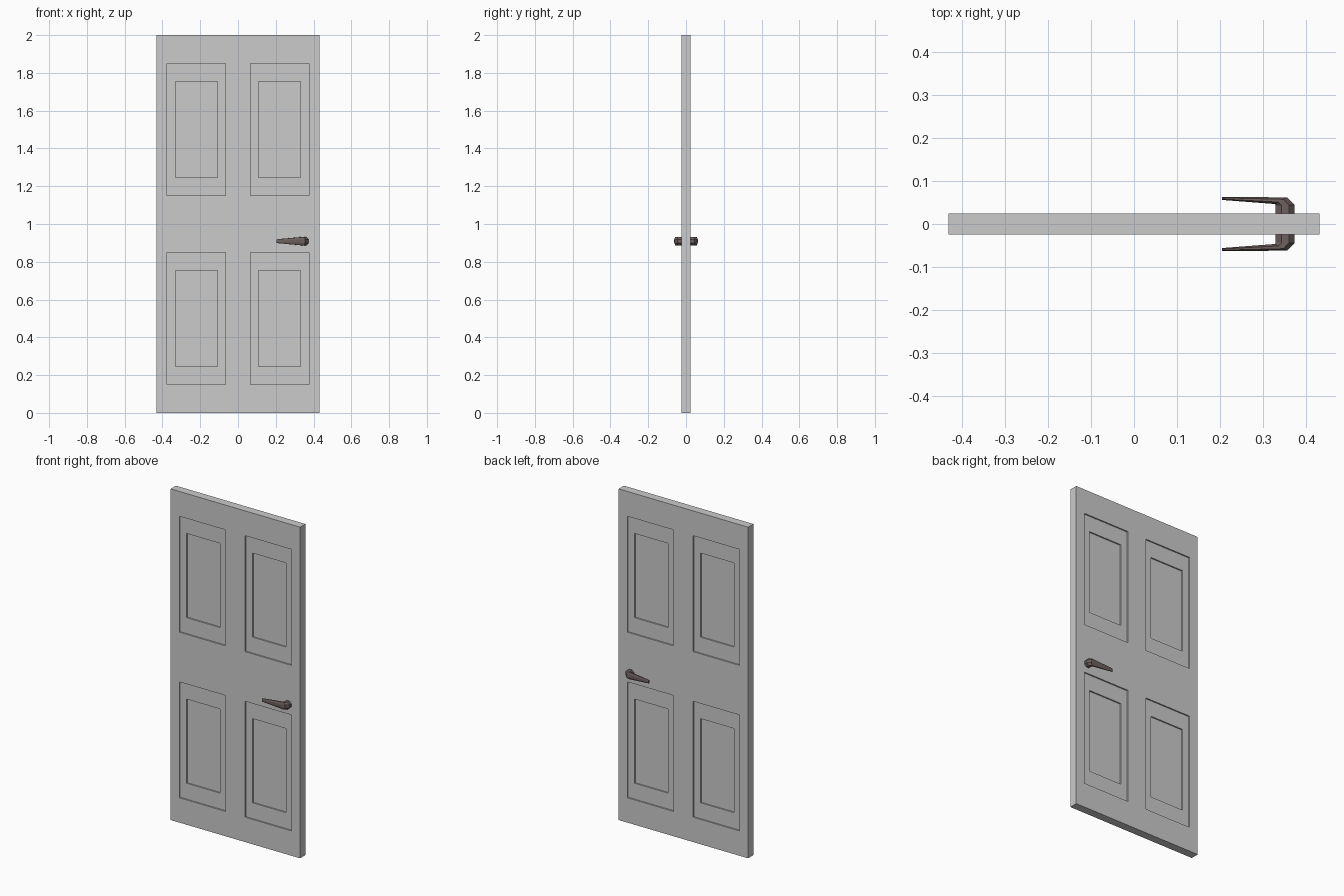
import bpy, bmesh, math
from mathutils import Vector

if "Cube" in bpy.data.objects:
    bpy.data.objects.remove(bpy.data.objects["Cube"])

W, T, H = 0.4325, 0.025, 2.0      # half width, half thickness, height
STEP = 0.008                      # depth of each panel step


def finish(bm, name, mat=None):
    bmesh.ops.recalc_face_normals(bm, faces=bm.faces)
    me = bpy.data.meshes.new(name)
    bm.to_mesh(me)
    bm.free()
    ob = bpy.data.objects.new(name, me)
    bpy.context.collection.objects.link(ob)
    if mat:
        me.materials.append(mat)
    return ob


def inset(bm, f, half_x, half_z, depth):
    """Inset a panel face to an exact size and push it into the slab."""
    c, n = f.calc_center_median(), f.normal.copy()
    bmesh.ops.inset_individual(bm, faces=[f], thickness=0.01, depth=0)
    for v in f.verts:
        v.co = Vector((c.x + math.copysign(half_x, v.co.x - c.x),
                       c.y - n.y * depth,
                       c.z + math.copysign(half_z, v.co.z - c.z)))
    f.normal_update()


# Door slab, cut into a grid so the panels are single faces
bm = bmesh.new()
bmesh.ops.create_cube(bm, size=1)
for v in bm.verts:
    v.co = Vector((v.co.x * 2 * W, v.co.y * 2 * T, (v.co.z + 0.5) * H))
cuts = [((x, 0, 0), (1, 0, 0)) for x in (-0.375, -0.065, 0.065, 0.375)]
cuts += [((0, 0, z), (0, 0, 1)) for z in (0.15, 0.85, 1.15, 1.85)]
for co, no in cuts:
    bmesh.ops.bisect_plane(bm, geom=bm.verts[:] + bm.edges[:] + bm.faces[:],
                           plane_co=co, plane_no=no)
bm.normal_update()

# Two-step recessed panels on both faces
panels = []
for f in bm.faces:
    c = f.calc_center_median()
    if abs(f.normal.y) > 0.9 and abs(abs(c.x) - 0.22) < 0.01 \
            and min(abs(c.z - 0.5), abs(c.z - 1.5)) < 0.01:
        panels.append(f)
for f in panels:
    inset(bm, f, 0.155, 0.35, STEP)
    inset(bm, f, 0.1115, 0.254, 0)
    inset(bm, f, 0.1115, 0.254, STEP)
finish(bm, "door_slab")

# Lever handles, lofted through octagonal sections
metal = bpy.data.materials.new("handle_metal")
metal.diffuse_color = (0.15, 0.12, 0.115, 1)
metal.use_nodes = True
metal.node_tree.nodes["Principled BSDF"].inputs["Base Color"].default_value = metal.diffuse_color
SIDES, HZ = 8, 0.909
# inner (x, y), outer (x, y), half height
sections = [((0.330, 0.018), (0.374, 0.018), 0.022),
            ((0.330, 0.0435), (0.374, 0.0440), 0.022),
            ((0.328, 0.0465), (0.356, 0.0620), 0.022),
            ((0.205, 0.0560), (0.205, 0.0630), 0.010)]


def handle(name, side):
    bm = bmesh.new()
    k = 1 / math.cos(math.pi / SIDES)
    rings = []
    for a, b, h in sections:
        a, b = Vector(a), Vector(b)
        mid, half = (a + b) / 2, (b - a) / 2
        ring = []
        for i in range(SIDES):
            t = 2 * math.pi * (i + 0.5) / SIDES
            p = mid + half * (k * math.cos(t))
            ring.append(bm.verts.new((p.x, side * p.y, HZ + h * k * math.sin(t))))
        rings.append(ring)
    for r, s in zip(rings, rings[1:]):
        for i in range(SIDES):
            j = (i + 1) % SIDES
            bm.faces.new((r[i], r[j], s[j], s[i]))
    bm.faces.new(rings[0])
    bm.faces.new(rings[-1])
    finish(bm, name, metal)


handle("front_handle", -1)
handle("back_handle", 1)
